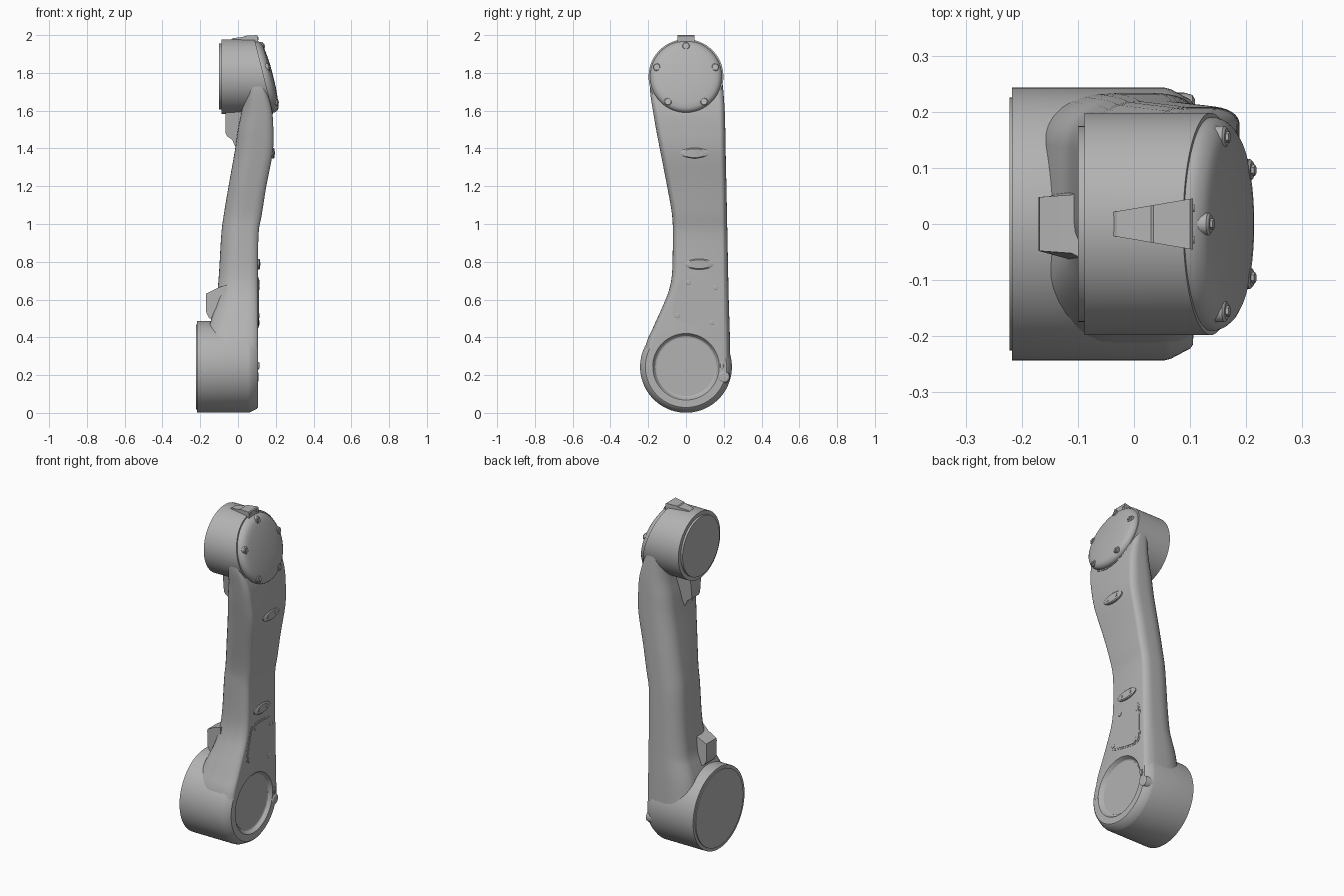
import bpy, bmesh, math

if "Cube" in bpy.data.objects:
    bpy.data.objects.remove(bpy.data.objects["Cube"])

grey = bpy.data.materials.new("machine grey")
grey.diffuse_color = (0.45, 0.45, 0.45, 1)
grey.use_nodes = True
grey.node_tree.nodes["Principled BSDF"].inputs["Base Color"].default_value = grey.diffuse_color


def finish(name, bm, angle=30):
    bmesh.ops.recalc_face_normals(bm, faces=bm.faces)
    me = bpy.data.meshes.new(name)
    bm.to_mesh(me)
    bm.free()
    me.materials.append(grey)
    ob = bpy.data.objects.new(name, me)
    bpy.context.collection.objects.link(ob)
    smooth(ob, angle)
    return ob


def smooth(ob, angle=30):
    bpy.ops.object.select_all(action='DESELECT')
    ob.select_set(True)
    bpy.context.view_layer.objects.active = ob
    bpy.ops.object.shade_smooth_by_angle(angle=math.radians(angle))


def loft(name, rings, angle=30):
    """Skin a list of equal-length point rings and cap both ends."""
    bm = bmesh.new()
    vs = [[bm.verts.new(p) for p in ring] for ring in rings]
    n = len(vs[0])
    for a, b in zip(vs, vs[1:]):
        for i in range(n):
            bm.faces.new((a[i], a[(i + 1) % n], b[(i + 1) % n], b[i]))
    bm.faces.new(vs[0])
    bm.faces.new(vs[-1])
    return finish(name, bm, angle)


def revolve(name, profile, cy, cz, n=64, base=lambda z: 0, ry=1.0, angle=30):
    """Turn (radius, x) points about an x-parallel axis; base(z) shears x."""
    rings = []
    for r, x in profile:
        ring = []
        for i in range(n):
            a = 2 * math.pi * i / n
            z = cz + r * math.sin(a)
            ring.append((x + base(z), cy + ry * r * math.cos(a), z))
        rings.append(ring)
    return loft(name, rings, angle)


def seam(z):
    return 0.137 - 0.25 * (z - 1.78)


def rounded(pts, k=0.3, steps=5):
    """Round every corner of a polygon with a quadratic curve."""
    out = []
    for i, p in enumerate(pts):
        a, b = pts[i - 1], pts[(i + 1) % len(pts)]
        s = [p[j] + (a[j] - p[j]) * k for j in (0, 1)]
        e = [p[j] + (b[j] - p[j]) * k for j in (0, 1)]
        for q in range(steps + 1):
            t = q / steps
            out.append([(1-t)**2*s[j] + 2*t*(1-t)*p[j] + t*t*e[j] for j in (0, 1)])
    return out


def plate(name, pts, x0, x1):
    return loft(name, [[(x, y, z) for y, z in pts] for x in (x0, x1)])


def bracket(name, pts, width):
    """Prism from an xz outline, half width given as a function of x and z."""
    return loft(name, [[(x, s * width(x, z), z) for x, z in pts] for s in (-1, 1)])


# Arm body: lofted sections (z, back x, front x, left y, right y)
rows = [(.25, -.19, .106, -.232, .235), (.37, -.17, .106, -.21, .233),
        (.45, -.155, .106, -.175, .231), (.51, -.137, .106, -.148, .229),
        (.57, -.118, .106, -.121, .227), (.65, -.108, .106, -.09, .225),
        (.75, -.10, .106, -.073, .223), (.95, -.088, .109, -.07, .219),
        (1.05, -.075, .126, -.074, .217), (1.2, -.05, .150, -.10, .214),
        (1.38, -.018, .184, -.135, .21), (1.5, 0, .187, -.158, .208),
        (1.6, .02, .180, -.175, .205), (1.7, .03, .155, -.190, .198),
        (1.78, .03, .13, -.19, .19)]


def section(z, xl, xr, yl, yr):
    d = xr - xl
    ring = []
    for sx, sy, a0 in ((1, 1, 0), (-1, 1, 90), (-1, -1, 180), (1, -1, 270)):
        rx, ry = (.25 * d, .03) if sx > 0 else (.5 * d, .09)
        cx = xr - rx if sx > 0 else xl + rx
        cy = yr - ry if sy > 0 else yl + ry
        for i in range(9):
            a = math.radians(a0 + i * 90 / 8)
            ring.append((cx + rx * math.cos(a), cy + ry * math.sin(a), z))
    return ring


rings = []
for i in range(len(rows) - 1):
    p = [rows[max(i - 1, 0)], rows[i], rows[i + 1], rows[min(i + 2, len(rows) - 1)]]
    for t in (0, .25, .5, .75):
        v = [b + t * (c - b) + t * (1 - t) * .5 * ((1 - t) * ((c - a) - 2 * (c - b))
             - t * ((d - b) - 2 * (c - b))) for a, b, c, d in zip(*p)]
        rings.append(section(*v))
rings.append(section(*rows[-1]))
body = loft("arm_body", rings)

# Lower joint housing, with a recess cut through it and the body
lower = revolve("lower_housing", [(.243, -.217), (.243, .055), (.24, .066),
                (.222, .1), (.215, .105)], 0, .244, 96)
cutter = revolve("recess_cutter", [(.155, .082), (.163, .086), (.172, .1),
                 (.178, .108), (.179, .15)], 0, .244, 96)
for ob in (body, lower):
    m = ob.modifiers.new("recess", 'BOOLEAN')
    m.operation, m.object, m.solver = 'DIFFERENCE', cutter, 'EXACT'
    bpy.context.view_layer.objects.active = ob
    bpy.ops.object.modifier_apply(modifier=m.name)
    smooth(ob)
bpy.data.objects.remove(cutter)
revolve("recess_disc", [(.155, .07), (.155, .084)], 0, .244, 96)
revolve("lower_end_cap", [(.225, -.2), (.225, -.222)], 0, .244, 96)

# Boss and slot beside the recess
revolve("drain_boss", [(.034, .03), (.034, .09), (.03, .104), (.022, .109)], .2, .19, 32)
revolve("drain_slot", [(.02, .09), (.02, .111), (.015, .113)], .19, .25, 24, ry=.5)

# Upper joint housing with slanted end and domed cover
up = revolve("upper_housing", [(.198, 0), (.198, 1)], 0, 1.78, 96)
for v in up.data.vertices:
    v.co.x = -.088 if v.co.x < .5 else seam(v.co.z)
revolve("upper_end_cap", [(.175, -.07), (.175, -.1)], 0, 1.78, 96)
dome = [(.19, -.01), (.19, .008), (.186, .018), (.177, .029), (.165, .036),
        (.14, .041), (.1, .046), (.06, .049), (.02, .05)]
revolve("domed_cover", dome, 0, 1.78, 96, seam)

# Five cover screws, each a collar with a raised square-ish head
for i in range(5):
    a = math.radians(90 + 72 * i)
    y, z = .163 * math.cos(a), 1.78 + .163 * math.sin(a)
    revolve("cover_screw_collar", [(.02, .02), (.02, .037), (.016, .041)], y, z, 24, seam)
    revolve("cover_screw_head", [(.01, .03), (.01, .046)], y, z, 6, seam)

# Access panel with lip and screws
panel = [(-.01, .72), (.14, .72), (.182, .67), (.182, .48), (.155, .44),
         (-.05, .485), (-.078, .525), (-.04, .69)]
plate("panel_rim", rounded(panel, .4), .09, .1075)
inner = [(.06 + (y - .06) * .93, .58 + (z - .58) * .93) for y, z in panel]
plate("access_panel", rounded(inner, .4), .09, .11)
for y, z in ((.012, .69), (.155, .662), (-.045, .515), (.137, .477)):
    revolve("panel_screw", [(.013, .1), (.013, .112), (.01, .114)], y, z, 16)

# Two oval pads with a pair of screws each
for y, z, x in ((.045, 1.375, .184), (.07, .787, .107)):
    revolve("oval_pad", [(.028, x - .03), (.028, x + .005), (.023, x + .01)],
            y, z, 48, ry=2.7)
    for s in (-1, 1):
        revolve("pad_screw", [(.008, x), (.008, x + .012)], y + s * .035, z, 12)

# Hose brackets on the back and stop tab on top
bracket("lower_back_bracket", [(-.06, .68), (-.112, .66), (-.168, .632), (-.17, .62),
        (-.168, .53), (-.155, .505), (-.13, .485), (-.06, .485)],
        lambda x, z: .048 + max(0, x + .12) * .5)
bracket("upper_back_bracket", [(.05, 1.6), (-.065, 1.6), (-.066, 1.48), (-.058, 1.465),
        (-.03, 1.445), (-.015, 1.41), (.05, 1.41)],
        lambda x, z: .03 + .12 * (z - 1.41) + max(0, x + .02) * .3)
bracket("top_stop_tab", [(-.04, 1.95), (-.04, 1.974), (-.03, 1.983), (.03, 1.991),
        (.035, 1.996), (.1, 2.0), (.105, 1.995), (.105, 1.95)],
        lambda x, z: .021 + .17 * (x + .04))
for s in (-1, 1):
    revolve("tab_bolt", [(.007, .09), (.007, .108)], s * .028, 1.982, 12)
